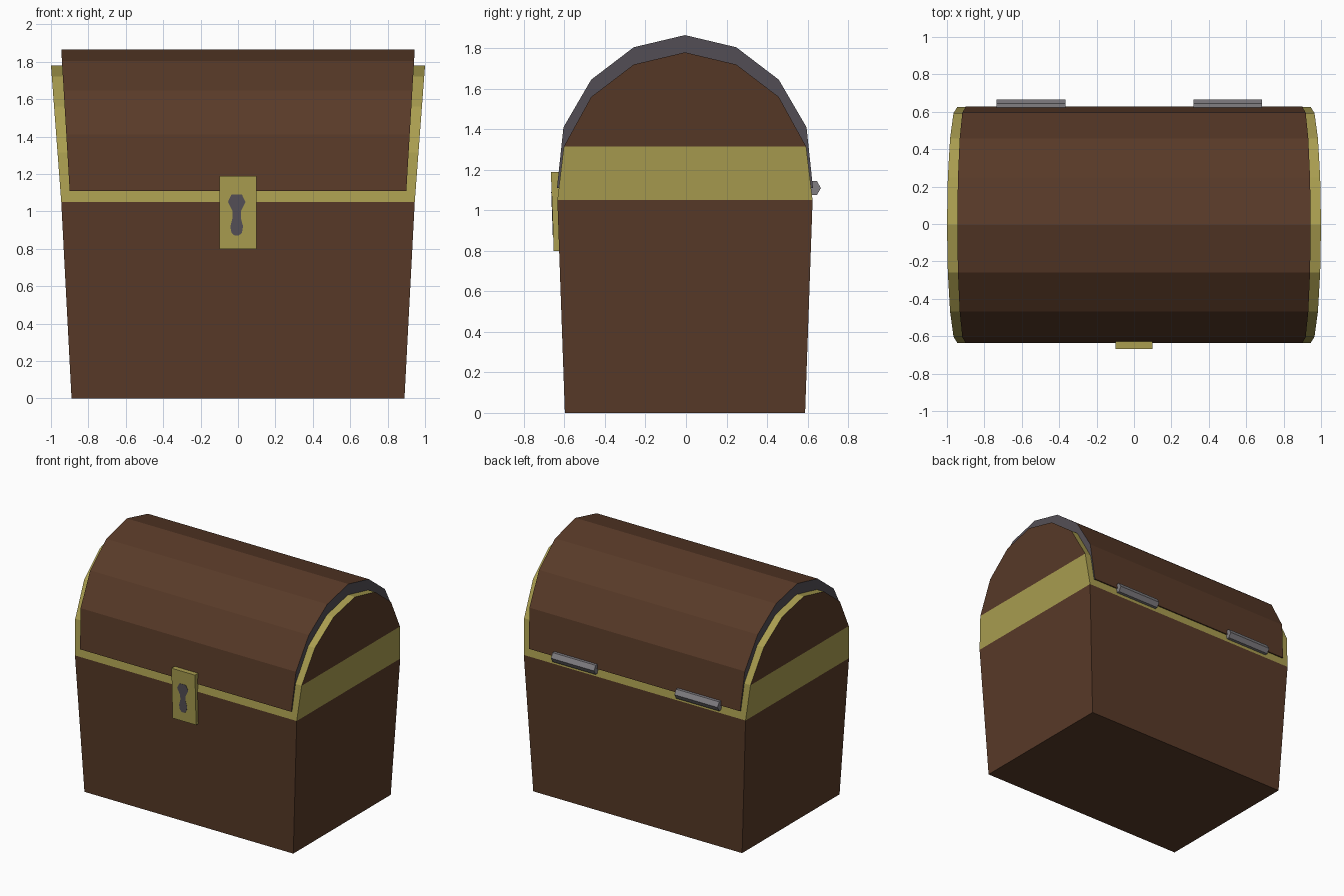
import bpy, bmesh, math
from mathutils import Vector

if "Cube" in bpy.data.objects:
    bpy.data.objects.remove(bpy.data.objects["Cube"])

YC = -0.005  # depth centre line of the chest


def material(name, rgb):
    m = bpy.data.materials.new(name)
    m.diffuse_color = (*rgb, 1)
    m.use_nodes = True
    m.node_tree.nodes["Principled BSDF"].inputs["Base Color"].default_value = m.diffuse_color
    return m


brown = material("brown_wood", (0.098, 0.042, 0.021))
gold = material("brass", (0.40, 0.34, 0.08))
dark = material("dark_iron", (0.090, 0.080, 0.095))
steel = material("hinge_steel", (0.22, 0.21, 0.225))


def finish(name, bm, mats, rule=None):
    bmesh.ops.recalc_face_normals(bm, faces=bm.faces)
    bm.normal_update()
    if rule:
        for f in bm.faces:
            f.material_index = rule(f)
    me = bpy.data.meshes.new(name)
    bm.to_mesh(me)
    bm.free()
    for m in mats:
        me.materials.append(m)
    ob = bpy.data.objects.new(name, me)
    bpy.context.collection.objects.link(ob)
    return ob


def loft(a, b):
    """Solid between two matching outlines."""
    bm = bmesh.new()
    va = [bm.verts.new(p) for p in a]
    vb = [bm.verts.new(p) for p in b]
    bm.faces.new(va)
    bm.faces.new(vb)
    n = len(a)
    for i in range(n):
        j = (i + 1) % n
        bm.faces.new((va[i], va[j], vb[j], vb[i]))
    return bm


def rect(hx, hy, z):
    return [(sx * hx, YC + sy * hy, z) for sx, sy in ((-1, -1), (1, -1), (1, 1), (-1, 1))]


def arch(half, x_bottom, x_top):
    """Arched solid along x whose ends lean outward with height."""
    prof = [(-y, z) for y, z in half] + [(y, z) for y, z in reversed(half[:-1])]
    z0, z1 = half[0][1], half[-1][1]
    ends = []
    for s in (-1, 1):
        ends.append([(s * (x_bottom + (x_top - x_bottom) * (z - z0) / (z1 - z0)), YC + y, z)
                     for y, z in prof])
    return loft(*ends)


# Tapered box
finish("chest_base", loft(rect(0.89, 0.593, 0), rect(0.945, 0.63, 1.05)), [brown])

# Brass lid frame with wooden end panels above the band
band_z = 1.315
bm = arch([(0.63, 1.05), (0.598, band_z), (0.463, 1.56), (0.253, 1.72), (0, 1.78)], 0.945, 1.0)
bmesh.ops.bisect_plane(bm, geom=bm.verts[:] + bm.edges[:] + bm.faces[:],
                       plane_co=(0, 0, band_z), plane_no=(0, 0, 1))
finish("lid_frame", bm, [gold, brown],
       lambda f: int(abs(f.normal.x) > 0.9 and f.calc_center_median().z > band_z))

# Raised wooden barrel with iron ends
bm = arch([(0.632, 1.11), (0.6, 1.41), (0.463, 1.645), (0.253, 1.805), (0, 1.865)], 0.9, 0.945)
finish("lid_barrel", bm, [brown, dark], lambda f: int(abs(f.normal.x) > 0.9))

# Leaning latch plate
finish("latch", loft([(-0.1, -0.653, 0.8), (0.1, -0.653, 0.8), (0.1, -0.61, 0.8), (-0.1, -0.61, 0.8)],
                     [(-0.1, -0.667, 1.19), (0.1, -0.667, 1.19), (0.1, -0.62, 1.19), (-0.1, -0.62, 1.19)]),
       [gold])

# Keyhole plate following the latch slope
key = [(0.028, 1.09), (0.047, 1.05), (0.022, 1.0), (0.022, 0.965), (0.034, 0.92), (0.028, 0.885), (0.01, 0.87)]
outline = [(x, z) for x, z in key] + [(-x, z) for x, z in reversed(key)]


def on_latch(offset):
    return [(x - 0.007, -0.653 - 0.014 * (z - 0.8) / 0.39 + offset, z) for x, z in outline]


finish("keyhole", loft(on_latch(-0.002), on_latch(0.003)), [dark])

# Hexagonal hinge barrels on the back
for name, x0, x1 in (("hinge_left", -0.735, -0.367), ("hinge_right", 0.318, 0.685)):
    ring = [(0.625 + 0.041 * math.cos(i * math.pi / 3), 1.11 + 0.041 * math.sin(i * math.pi / 3))
            for i in range(6)]
    finish(name, loft([(x0, y, z) for y, z in ring], [(x1, y, z) for y, z in ring]), [steel])
